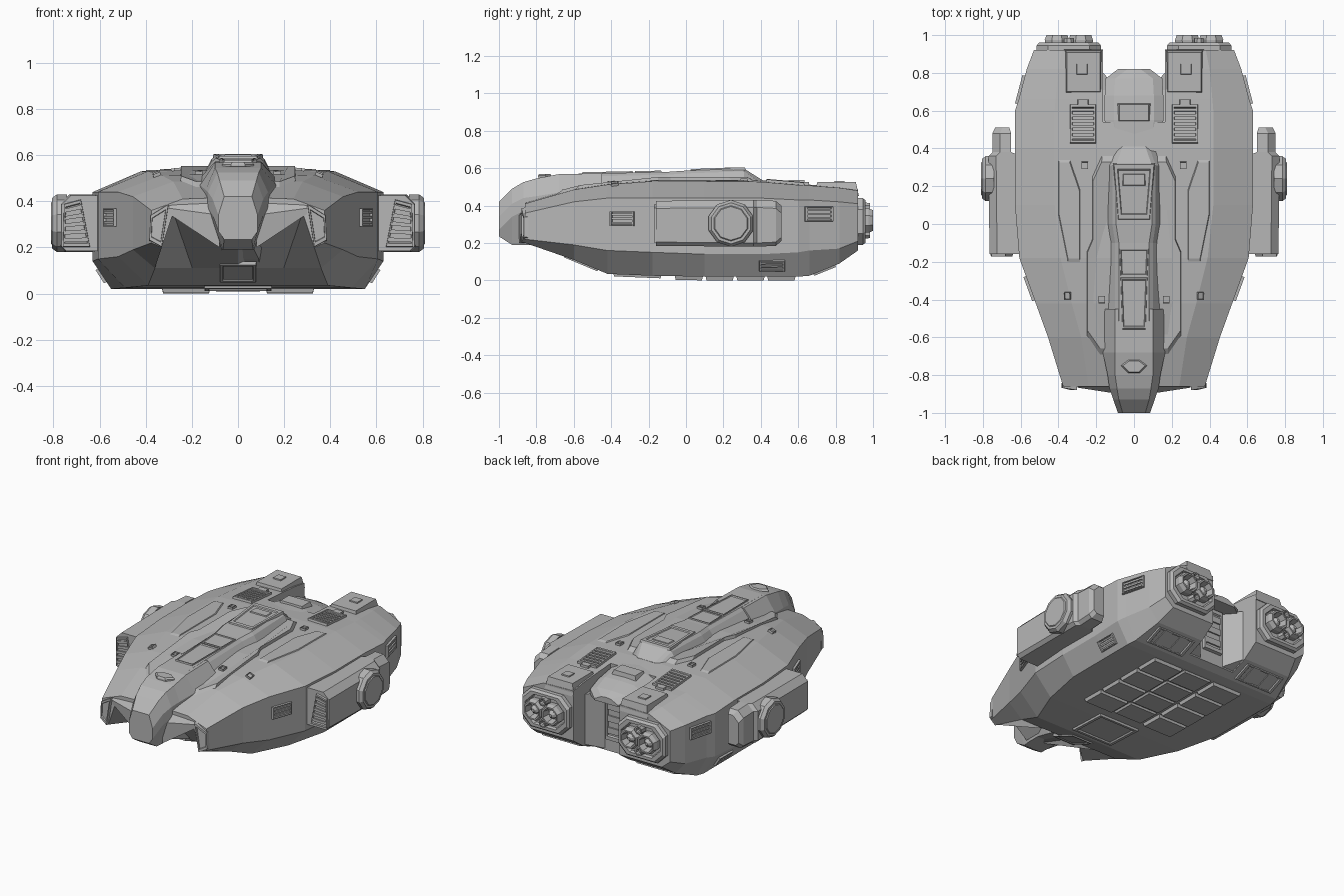
import bpy, bmesh, math
from mathutils import Vector as V
from mathutils.bvhtree import BVHTree

cube = bpy.data.objects.get("Cube")
if cube:
    bpy.data.objects.remove(cube)

grey = bpy.data.materials.new("hull grey")
grey.use_nodes = True
grey.diffuse_color = (0.47, 0.47, 0.47, 1)
grey.node_tree.nodes["Principled BSDF"].inputs["Base Color"].default_value = (0.47, 0.47, 0.47, 1)


def build(name, shells, mirror=False):
    """Make one object from lofted shells (lists of rings), or a left and right pair."""
    if mirror:
        build(name + "_left", shells)
        flipped = [[[V((-p.x, p.y, p.z)) for p in r] for r in s] for s in shells]
        return build(name + "_right", flipped)
    bm = bmesh.new()
    for rings in shells:
        rows = [[bm.verts.new(p) for p in r] for r in rings]
        n = len(rows[0])
        for a, b in zip(rows, rows[1:]):
            for i in range(n):
                bm.faces.new((a[i], a[(i + 1) % n], b[(i + 1) % n], b[i]))
        bm.faces.new(rows[0])
        bm.faces.new(rows[-1])
    bmesh.ops.recalc_face_normals(bm, faces=bm.faces)
    mesh = bpy.data.meshes.new(name)
    bm.to_mesh(mesh)
    bm.free()
    mesh.materials.append(grey)
    obj = bpy.data.objects.new(name, mesh)
    bpy.context.collection.objects.link(obj)
    return obj


def ring(y, half):
    """Symmetric ring across x from half-section points that start and end on the axis."""
    right = [V((x, y, z)) for x, z in half]
    return right + [V((-p.x, p.y, p.z)) for p in reversed(right) if p.x > 0]


def toward(pts, k):
    c = sum(pts, V()) / len(pts)
    return [c + (p - c) * k for p in pts]


def prism(pts, off, k=0.94):
    """Raised block with slightly tapered walls."""
    return [[p - off for p in pts], pts, [p + off for p in toward(pts, k)]]


def box(x0, x1, y0, y1, z0, z1, k=0.9):
    base = [V((x, y, z0)) for x, y in ((x0, y0), (x1, y0), (x1, y1), (x0, y1))]
    return [base, [p + V((0, 0, z1 - z0)) for p in toward(base, k)]]


def frame(pts, n, d, rim=0.84, slats=0):
    """Raised rim round a sunken panel, crossed by slats."""
    inner = toward(pts, rim)
    shells = [[[p - n * d for p in pts], [p + n * d for p in toward(pts, 0.96)],
               [p + n * d for p in inner], [p + n * d * .3 for p in toward(inner, 0.95)]]]
    a, b, c, e = inner
    for i in range(slats):
        t0, t1 = (i + 0.25) / slats, (i + 0.75) / slats
        bar = [a.lerp(e, t0), b.lerp(c, t0), b.lerp(c, t1), a.lerp(e, t1)]
        shells.append([bar, [p + n * d * 0.9 for p in bar]])
    return shells


# Main hull: shoulder, side band and belly; columns are y, xs, zt, xe, zu, zl, xb, zb
stations = [(-.86, .24, .41, .375, .36, .22, .33, .20), (-.6, .28, .485, .455, .42, .19, .36, .11),
            (-.42, .33, .512, .52, .44, .16, .39, .035), (-.18, .39, .53, .607, .44, .15, .49, .025),
            (.1, .42, .53, .63, .44, .14, .55, .02), (.4, .42, .527, .63, .44, .14, .55, .02),
            (.6, .42, .51, .63, .43, .15, .55, .02), (.66, .415, .507, .61, .43, .16, .54, .025),
            (.82, .40, .495, .568, .42, .17, .50, .09), (.92, .38, .48, .53, .41, .21, .47, .16)]
hull_rings = []
for i, (y, xs, zt, xe, zu, zl, xb, zb) in enumerate(stations):
    belly = (.28, .35) if i == 0 else (xb * .55, zb)
    hull_rings.append(ring(y, [(0, zt + .008), (xs, zt), (xe, zu), (xe, zl), (xb, zb), belly, (0, zb)]))
hull = build("hull", [hull_rings])
tree = BVHTree.FromPolygons([v.co.copy() for v in hull.data.vertices],
                            [list(p.vertices) for p in hull.data.polygons])

# Gap between the engine housings, with a shallow trench ahead of it
gap = ((.71, -.1), (.71, .42), (.54, .46), (.54, .8), (1.1, .8), (1.1, -.1))
cutter = build("engine_gap_cutter", [[[V((x, y, z)) for y, z in gap] for x in (-.165, .165)]])
cutter.hide_render = True
cutter.hide_set(True)
cut = hull.modifiers.new("engine gap", "BOOLEAN")
cut.operation, cut.object, cut.solver = "DIFFERENCE", cutter, "EXACT"

SIDES = {"top": (V((0, 0, 2)), V((0, 0, -1))), "belly": (V((0, 0, -2)), V((0, 0, 1))),
         "flank": (V((2, 0, 0)), V((-1, 0, 0)))}


def land(side, a, b):
    """Drop a point onto the hull from one side."""
    start, d = SIDES[side]
    start = start + (V((0, a, b)) if side == "flank" else V((a, b, 0)))
    hit = tree.ray_cast(start, d)
    return hit[0], hit[1] if hit[1].dot(d) < 0 else -hit[1]


def plate(name, side, outline, d, mirror=True):
    pts = [land(side, *p)[0] for p in outline]
    build(name, [prism(pts, SIDES[side][1] * -d)], mirror)


def vent(name, side, a, b, length, width, slats=0, d=.012, mirror=True):
    c, n = land(side, a, b)
    u = (V((0, 1, 0)) - n * n.y).normalized()
    v = n.cross(u)
    if side == "top":
        u, v, length, width = v, u, width, length
    pts = [c + u * i * length / 2 + v * j * width / 2 for i, j in ((-1, -1), (1, -1), (1, 1), (-1, 1))]
    build(name, frame(pts, n, d, .84, slats), mirror)


# Nose: faceted neck and head, with wedges joining it to the bow
nose = [(-1, .06, .42, .085, .34, .06, .235), (-.93, .08, .49, .11, .41, .065, .19),
        (-.87, .09, .525, .13, .44, .07, .19), (-.8, .10, .545, .14, .45, .07, .19),
        (-.68, .10, .568, .165, .47, .09, .15), (-.45, .10, .572, .165, .50, .10, .09)]
build("nose", [[ring(y, [(0, zt), (wt, zt), (wm, zm), (wm, zm - .07), (wb, zb), (0, zb)])
                for y, wt, zt, wm, zm, wb, zb in nose]])
brow = [V((x, y, .56)) for x, y in ((-.07, -.75), (-.03, -.79), (.03, -.79), (.07, -.75), (.03, -.72), (-.03, -.72))]
build("nose_brow", [prism(brow, V((0, 0, .01)), .85)])
build("bow_wedge", [[[V((.08, y, z)) for y, z in ((-.89, .20), (-.90, .34), (-.84, .42), (-.65, .46), (-.65, .2))],
                     [V((.30, y, z)) for y, z in ((-.862, .345), (-.866, .37), (-.855, .39), (-.65, .44), (-.65, .36))]]], True)

# Spine along the roof
spine = [(-.68, .10, .568), (-.1, .10, .58), (0, .115, .587), (.31, .115, .598), (.41, .08, .535)]
build("spine", [[ring(y, [(0, z), (w - .02, z), (w, z - .015), (w + .035, .515), (0, .50)])
                 for y, w, z in spine]])


def roof_frame(name, y0, y1, z0, z1, w0, w1, rim):
    pts = [V((-w0, y0, z0)), V((w0, y0, z0)), V((w1, y1, z1)), V((-w1, y1, z1))]
    build(name, frame(pts, V((0, 0, 1)), .007, rim))


roof_frame("front_skylight", -.56, -.28, .571, .577, .062, .072, .9)
roof_frame("middle_skylight", -.275, -.13, .577, .58, .072, .078, .9)
roof_frame("rear_canopy", .02, .32, .588, .598, .085, .11, .80)
build("canopy_visor", [box(-.07, .07, .20, .27, .58, .603, .8)])

# Raised deck armour beside the spine
plate("deck_armour", "top", [(.10, -.69), (.18, -.69), (.25, -.59), (.25, -.15), (.22, -.08),
                             (.22, .25), (.17, .36), (.10, .36)], .021)
plate("deck_trim", "top", [(.285, -.2), (.35, -.2), (.40, .05), (.40, .34), (.34, .34), (.285, .18)], .006)
for i, (x, y) in enumerate([(.17, -.4), (.35, -.38), (.26, .31)]):
    vent("deck_hatch_%d" % (i + 1), "top", x, y, .04, .035, 0, .014)
vent("deck_vent", "top", .27, .53, .21, .14, 6, .014)
build("deck_vent_lug", [box(.24, .30, .62, .66, .48, .525)], True)

# Flank vents
vent("bow_vent", "flank", -.34, .33, .14, .08, 3, .014)
vent("stern_vent", "flank", .71, .355, .16, .08, 3, .014)
vent("lower_vent", "flank", .46, .08, .14, .07, 3)

# Belly hatch and panels
vent("nose_hatch", "belly", 0, -.56, .2, .16, 0, .008, False)
vent("belly_hatch", "belly", 0, -.26, .26, .30, 0, .012, False)
for row in range(4):
    y = -.06 + row * .165
    plate("belly_centre_panel_%d" % (row + 1), "belly",
          [(-.1, y), (.1, y), (.1, y + .15), (-.1, y + .15)], .012, False)
    plate("belly_panel_%d" % (row + 1), "belly", [(.12, y), (.33, y), (.33, y + .15), (.12, y + .15)], .02)
vent("stern_belly_panel", "belly", .34, .74, .13, .28, 2, .01)

# Intakes at the bow tips
intake = [V((.33, -.868, .20)), V((.385, -.855, .23)), V((.38, -.855, .34)), V((.30, -.868, .39))]
build("bow_intake", frame(intake, V((0, -1, 0)), .012, .75), True)

# Side nacelles with front grille and round cap
pod = [(-.16, .60, .765, .185, .425), (.36, .60, .77, .18, .43), (.38, .65, .75, .18, .43),
       (.48, .65, .75, .185, .425), (.51, .66, .735, .21, .40)]
build("side_nacelle", [[[V((xi, y, z0)), V((xo - .02, y, z0)), V((xo, y, z0 + .02)),
                         V((xo, y, z1 - .04)), V((xo - .04, y, z1)), V((xi, y, z1))]
                        for y, xi, xo, z0, z1 in pod]], True)
grille = [V((.64, -.16, .20)), V((.76, -.16, .20)), V((.755, -.16, .39)), V((.68, -.16, .41))]
build("nacelle_grille", frame(grille, V((0, -1, 0)), .012, .84, 5), True)


def disc(x, y, z, r, axis, n):
    """Ring of n points about the x or y axis."""
    out = []
    for i in range(n):
        t = math.tau * (i + .5) / n
        c, s = r * math.cos(t), r * math.sin(t)
        out.append(V((x, y + c, z + s)) if axis == "x" else V((x + c, y, z + s)))
    return out


build("nacelle_cap", [[disc(x, .24, .305, r, "x", 10)
                       for x, r in ((.74, .125), (.785, .125), (.805, .11), (.805, .095), (.81, .09))]], True)

# Engine housings, flanges and thrusters
build("engine_top_block", [box(.165, .37, .685, .925, .45, .525, .86)], True)
build("engine_top_hatch", [box(.245, .305, .79, .85, .515, .532, .9)], True)


def flange_ring(y, g):
    x0, x1, z0, z1, c = .175 + g, .515 - g, .19 + g, .44 - g, .06
    return [V((x, y, z)) for x, z in ((x0 + c, z0), (x1 - c, z0), (x1, z0 + c), (x1, z1 - c),
                                      (x1 - c, z1), (x0 + c, z1), (x0, z1 - c), (x0, z0 + c))]


build("engine_flange", [[flange_ring(y, g) for y, g in ((.88, 0), (.945, 0), (.96, .012), (.96, .03), (.94, .035))]], True)
for name, x in (("inner", .282), ("outer", .408)):
    nozzle = [disc(x, y, .32, r, "y", 8) for y, r in ((.92, .065), (.975, .07), (1, .06), (1, .05), (.95, .04))]
    core = [disc(x, y, .32, r, "y", 8) for y, r in ((.93, .03), (.97, .028), (.99, .01))]
    build(name + "_thruster", [nozzle, core], True)
for name, z in (("upper", .39), ("lower", .25)):
    build(name + "_vernier", [[disc(.345, y, z, r, "y", 8) for y, r in ((.93, .03), (.985, .026), (.985, .018), (.96, .014))]], True)

# Domed tail cover, stern door and angled walls in the gap
tail = [(.40, .15, .53), (.55, .155, .527), (.68, .155, .505), (.77, .15, .475), (.82, .085, .45)]
build("tail_cover", [[ring(y, [(0, z), (w - .05, z - .004), (w, z - .03), (w, .41), (0, .41)]) for y, w, z in tail]])
build("tail_scoop", [box(-.09, .09, .54, .64, .50, .538, .85)])
door = [V((-.07, .715, .12)), V((.07, .715, .12)), V((.07, .715, .41)), V((-.07, .715, .41))]
build("stern_door", frame(door, V((0, 1, 0)), .015, .8, 3))
build("stern_wall", [[[V((.075, .70, z)), V((.18, .70, z)), V((.18, y, z + lift))]
                      for z, y, lift in ((.05, .82, .05), (.42, .82, 0))]], True)
